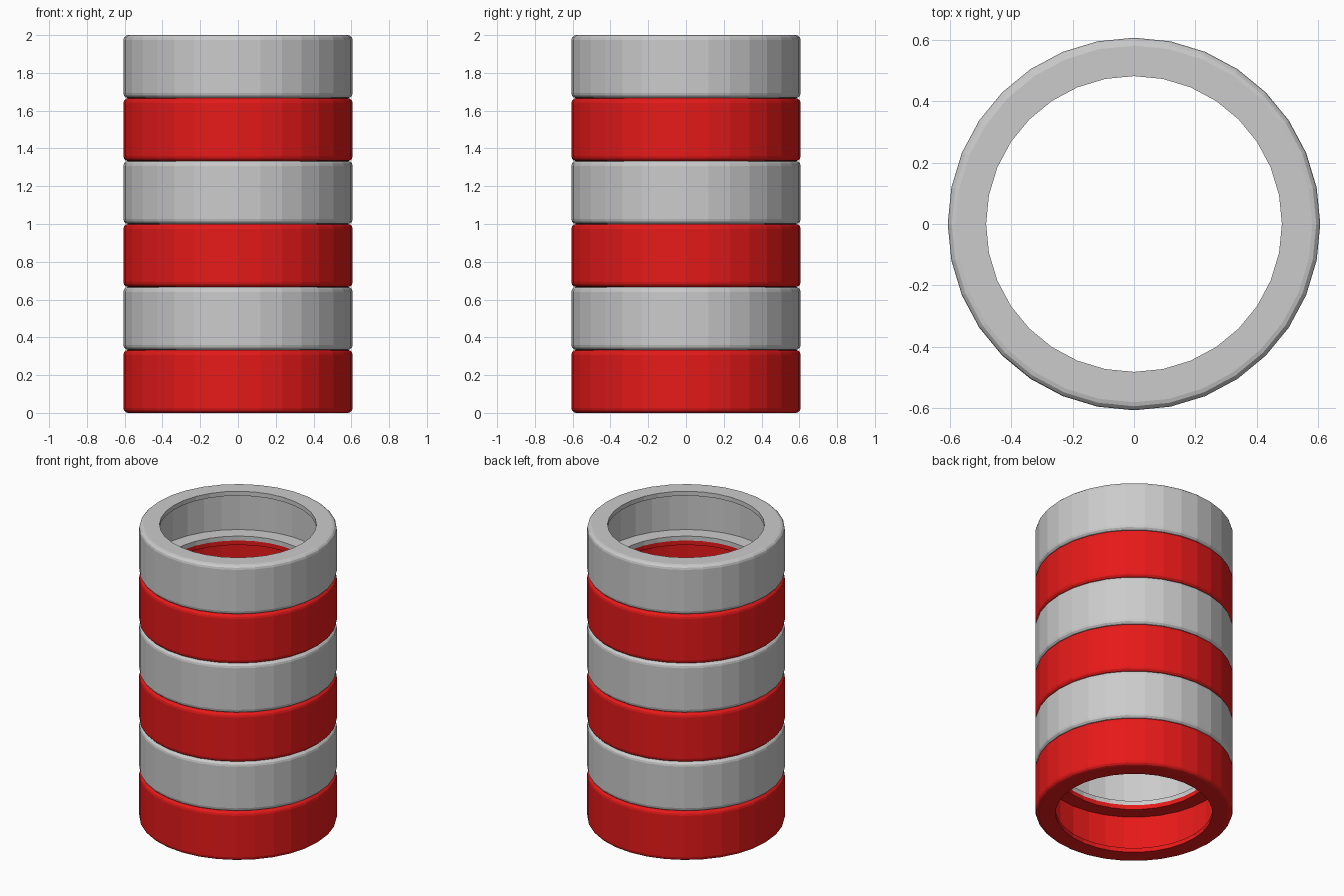
import bpy, bmesh, math

if "Cube" in bpy.data.objects:
    bpy.data.objects.remove(bpy.data.objects["Cube"])

SIDES = 32
COUNT = 6
HEIGHT = 2.0 / COUNT
R_OUT, R_HOLE, WALL, ROUND = 0.607, 0.482, 0.03, 0.026

red = bpy.data.materials.new("red")
red.diffuse_color = (0.8, 0.01, 0.01, 1)
red.use_nodes = True
red.node_tree.nodes["Principled BSDF"].inputs["Base Color"].default_value = red.diffuse_color


def band_profile():
    """Closed C-shaped section: thin outer wall with two inward flanges."""
    pts = [(R_HOLE, 0)]
    for cz, start in ((ROUND, -90), (HEIGHT - ROUND, 0)):
        for i in range(4):
            a = math.radians(start + i * 30)
            pts.append((R_OUT - ROUND + ROUND * math.cos(a), cz + ROUND * math.sin(a)))
    pts += [(R_HOLE, HEIGHT), (R_HOLE, HEIGHT - WALL),
            (R_OUT - WALL, HEIGHT - WALL), (R_OUT - WALL, WALL), (R_HOLE, WALL)]
    return pts


def make_band(name, z, material):
    bm = bmesh.new()
    profile = band_profile()
    rings = []
    for s in range(SIDES):
        a = 2 * math.pi * s / SIDES
        rings.append([bm.verts.new((r * math.cos(a), r * math.sin(a), h)) for r, h in profile])
    n = len(profile)
    for s in range(SIDES):
        a, b = rings[s], rings[(s + 1) % SIDES]
        for i in range(n):
            j = (i + 1) % n
            bm.faces.new((a[i], b[i], b[j], a[j]))
    bmesh.ops.recalc_face_normals(bm, faces=bm.faces)
    mesh = bpy.data.meshes.new(name)
    bm.to_mesh(mesh)
    bm.free()
    obj = bpy.data.objects.new(name, mesh)
    obj.location.z = z
    bpy.context.collection.objects.link(obj)
    if material:
        mesh.materials.append(material)


# Stacked bands, red at the bottom, alternating with grey
for k in range(COUNT):
    is_red = k % 2 == 0
    make_band(f"{'red' if is_red else 'grey'}_band_{k // 2 + 1}", k * HEIGHT, red if is_red else None)
